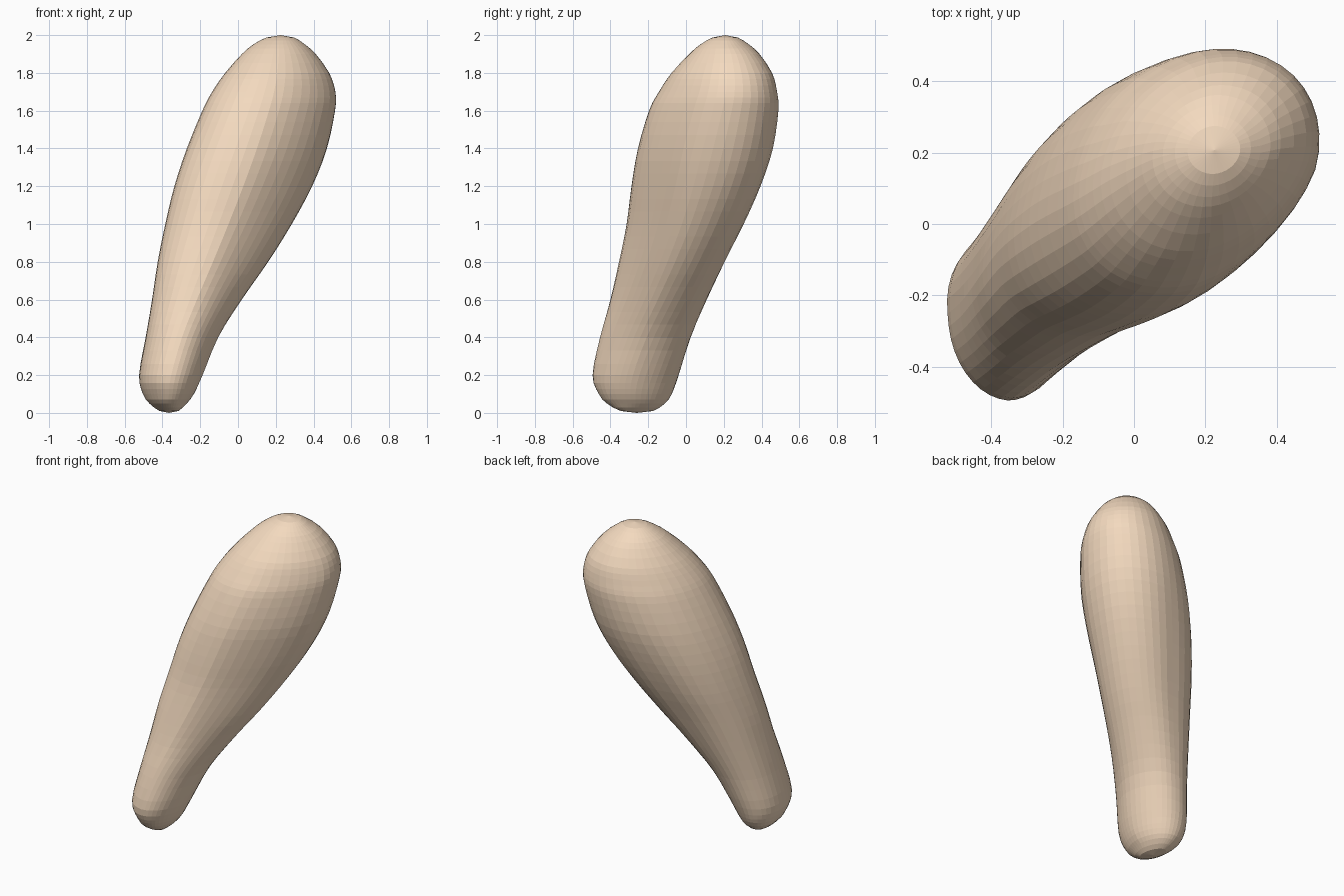
import bpy, bmesh, math

# Sections: z, x min, x max, y min, y max, half width across the diagonal, diagonal bulge
S = [
    (0.0, -0.365, -0.365, -0.26, -0.26, 0.0, 0),
    (0.01, -0.415, -0.315, -0.345, -0.175, 0.08, 0),
    (0.05, -0.467, -0.27, -0.42, -0.112, 0.138, 0.006),
    (0.1, -0.50, -0.232, -0.463, -0.077, 0.177, 0.01),
    (0.2, -0.521, -0.186, -0.495, -0.04, 0.206, 0.012),
    (0.4, -0.488, -0.105, -0.455, 0.025, 0.214, 0.015),
    (0.6, -0.455, 0.02, -0.40, 0.11, 0.229, 0.02),
    (0.8, -0.425, 0.16, -0.355, 0.205, 0.253, 0.024),
    (1.0, -0.385, 0.285, -0.315, 0.306, 0.28, 0.024),
    (1.2, -0.337, 0.393, -0.289, 0.395, 0.303, 0.022),
    (1.4, -0.272, 0.473, -0.256, 0.463, 0.313, 0.017),
    (1.6, -0.192, 0.52, -0.199, 0.496, 0.297, 0.012),
    (1.7, -0.14, 0.522, -0.147, 0.489, 0.273, 0.007),
    (1.8, -0.07, 0.487, -0.079, 0.46, 0.236, 0.002),
    (1.9, 0.02, 0.413, 0.016, 0.391, 0.172, 0),
    (1.95, 0.08, 0.356, 0.075, 0.335, 0.126, 0),
    (1.987, 0.15, 0.298, 0.14, 0.275, 0.068, 0),
    (2.0, 0.225, 0.225, 0.207, 0.207, 0.0, 0),
]
SIDES = 40


def blend(a, b, c, d, t):
    return [0.5 * (2 * q + (r - p) * t + (2 * p - 5 * q + 4 * r - s) * t * t
                   + (3 * q - p - 3 * r + s) * t ** 3)
            for p, q, r, s in zip(a, b, c, d)]


def section(row):
    z, x0, x1, y0, y1, diag, bulge = row
    hx, hy = (x1 - x0) / 2, (y1 - y0) / 2
    rho = ((hx * hx + hy * hy) / 2 - diag * diag) / (hx * hy)
    rho = max(-0.9, min(0.9, rho))
    trim = 0.018 * math.exp(-((z - 1.65) / 0.25) ** 2)  # blunts the long corners of the head
    pts = []
    for i in range(SIDES):
        t = math.tau * i / SIDES
        x = hx * math.cos(t)
        y = hy * (rho * math.cos(t) + math.sqrt(1 - rho * rho) * math.sin(t))
        a = math.atan2(y, x) - math.pi / 4
        u = bulge * max(0, -math.cos(2 * a))
        v = trim * max(0, math.cos(2 * a)) * (1 if math.cos(a) > 0 else -0.5)
        pts.append(((x0 + x1) / 2 + x - 0.707 * (u + v),
                    (y0 + y1) / 2 + y + 0.707 * (u - v), z))
    return pts


# Smooth rows between the measured sections
rows = []
for i in range(1, len(S) - 2):
    steps = 3 if 3 <= i < len(S) - 5 else 2
    rows += [blend(*S[i - 1:i + 3], k / steps) for k in range(steps)]
rows.append(S[-2])

# Leaning club-shaped body
bm = bmesh.new()
rings = [[bm.verts.new(p) for p in section(r)] for r in rows]
for a, b in zip(rings, rings[1:]):
    for i in range(SIDES):
        j = (i + 1) % SIDES
        bm.faces.new((a[i], a[j], b[j], b[i]))
bottom = bm.verts.new((S[0][1], S[0][3], 0))
top = bm.verts.new((S[-1][1], S[-1][3], 2))
for i in range(SIDES):
    j = (i + 1) % SIDES
    bm.faces.new((bottom, rings[0][j], rings[0][i]))
    bm.faces.new((top, rings[-1][i], rings[-1][j]))
bmesh.ops.recalc_face_normals(bm, faces=bm.faces)
mesh = bpy.data.meshes.new("club_body")
bm.to_mesh(mesh)
bm.free()
body = bpy.data.objects.new("club_body", mesh)
bpy.context.collection.objects.link(body)

# Tan colour
mat = bpy.data.materials.new("tan")
mat.diffuse_color = (0.9, 0.7, 0.52, 1)
mesh.materials.append(mat)
